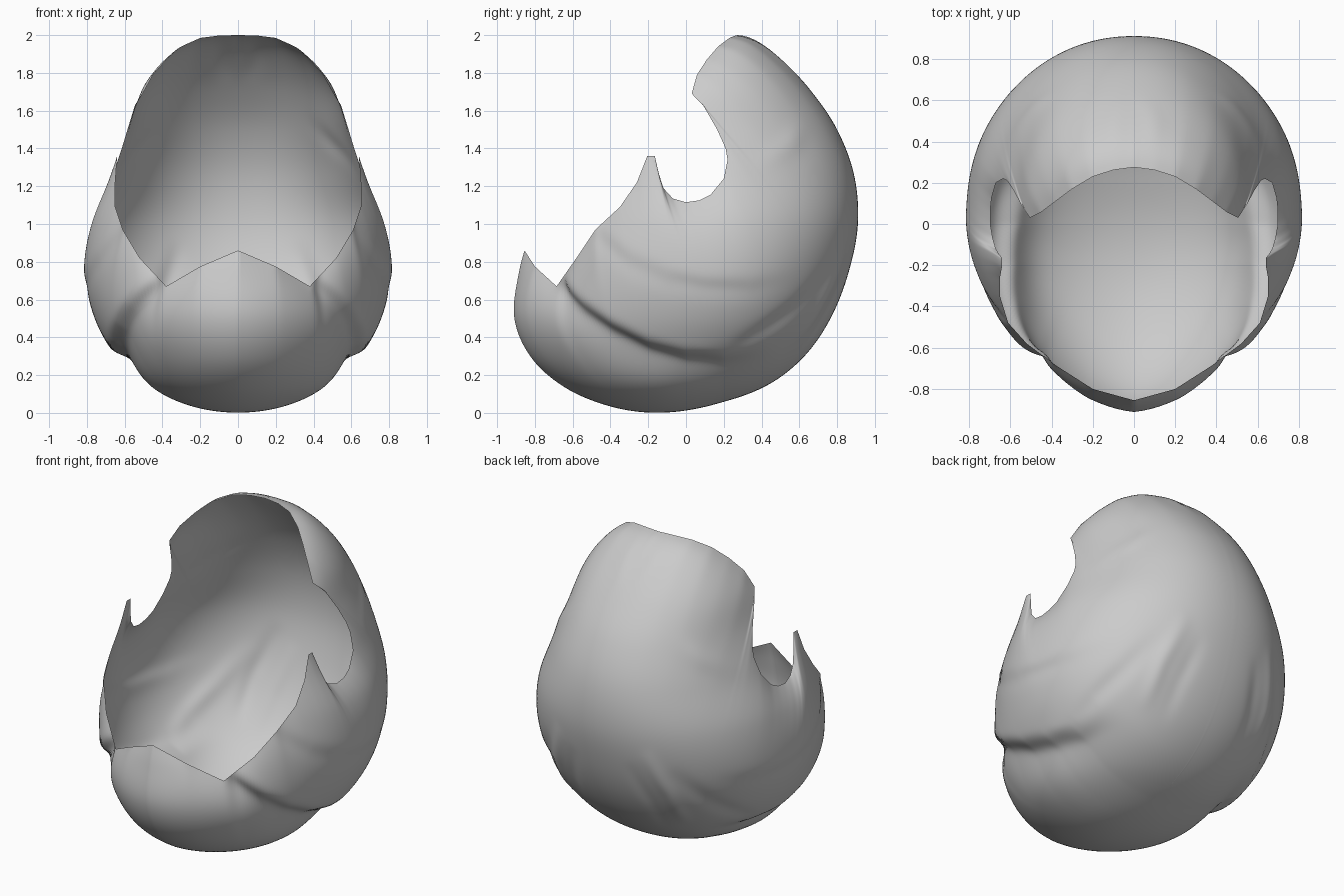
import bpy, bmesh, math
from mathutils import Vector

if "Cube" in bpy.data.objects:
    bpy.data.objects.remove(bpy.data.objects["Cube"])

# Egg profile sampled at equal angles from bottom to top (z = 1 - cos angle)
WIDTH = [0, .25, .475, .63, .755, .81, .785, .68, .585, .51, .39, .24, .04]
BACK = [-.15, .13, .41, .62, .765, .86, .91, .89, .80, .66, .51, .38, .27]
FRONT = [-.15, -.40, -.64, -.82, -.91, -.89, -.83, -.78, -.62, -.42, -.18, .06, .23]
MID = [-.15, -.12, -.08, -.02, .03, .05, .05, .06, .08, .12, .18, .23, .25]

# Half of the opening rim, from top centre round the side notch to the chin tip
RIM = [(0, .275, 2), (.1, .262, 1.998), (.2, .23, 1.985), (.3, .17, 1.94), (.38, .11, 1.87),
       (.45, .058, 1.79), (.505, .03, 1.69), (.545, .09, 1.63), (.585, .165, 1.5),
       (.615, .21, 1.4), (.635, .22, 1.34), (.67, .2, 1.24), (.69, .13, 1.155),
       (.697, .07, 1.125), (.697, 0, 1.115), (.685, -.07, 1.135), (.67, -.12, 1.19),
       (.655, -.145, 1.27), (.64, -.165, 1.36), (.64, -.205, 1.36), (.65, -.26, 1.22),
       (.65, -.35, 1.09), (.61, -.48, .97), (.52, -.58, .82), (.38, -.685, .67),
       (.2, -.80, .775), (0, -.855, .86)]

CENTRE = Vector((0, 0, .9))
POLE = Vector((0, .36, -.93)).normalized()
UP = Vector((0, -POLE.z, POLE.y))


def spline(tab, u):
    i = min(int(u), len(tab) - 2)
    t = u - i
    a, b = tab[i], tab[i + 1]
    p = tab[i - 1] if i else 2 * a - b
    q = tab[i + 2] if i + 2 < len(tab) else 2 * b - a
    m, n = (b - p) / 2, (q - a) / 2
    return a + t * (m + t * (3 * (b - a) - 2 * m - n + t * (2 * (a - b) + m + n)))


def inside(p):
    if not 0 < p.z < 2:
        return False
    u = math.acos(1 - p.z) * 12 / math.pi
    w, c = spline(WIDTH, u), spline(MID, u)
    if p.y > c:
        return (abs(p.x) / w) ** 2.12 + ((p.y - c) / (spline(BACK, u) - c)) ** 2.12 < 1
    return (abs(p.x) / w) ** 1.82 + ((c - p.y) / (c - spline(FRONT, u))) ** 1.82 < 1


def smooth(a, b, v):
    t = max(0, min(1, (v - a) / (b - a)))
    return t * t * (3 - 2 * t)


def line(pts, y):
    for (a, za), (b, zb) in zip(pts, pts[1:]):
        if y <= b:
            return za + (zb - za) * (y - a) / (b - a)
    return pts[-1][1]


# Soft cloth creases: polyline, width, height (negative = groove)
CREASES = [([(.33, .75, 1.72), (.42, .70, 1.6), (.5, .55, 1.42), (.6, .35, 1.28)], .035, .012),
           ([(.66, .0, .26), (.66, .25, .3), (.66, .4, .4), (.57, .6, .55), (.42, .77, .78)], .035, -.018),
           ([(.42, .58, .32), (.40, .73, .6), (.3, .85, .9)], .03, .016),
           ([(.3, .6, .25), (.28, .75, .5), (.2, .86, .8)], .03, -.010),
           ([(.05, .62, 1.75), (.1, .5, 1.88), (.08, .36, 1.97)], .03, .006)]
CHIN = [(-.9, .85), (-.69, .665), (-.55, .55), (-.4, .45), (-.2, .35), (0, .295), (.2, .28), (.5, .35)]
CHEEK = [(-.6, 1.1), (-.47, .97), (-.3, .83), (-.1, .74), (.1, .70), (.35, .69), (.7, .75)]


def offset(p):
    # chin piece tucked under the cowl
    s = p.z - line(CHIN, p.y)
    k = smooth(-.88, -.66, p.y) * (1 - smooth(.05, .5, p.y))
    step = smooth(-.06, .06, s)
    d = k * (.014 * step * math.exp(-max(s, 0) / .15)
             - .05 * (1 - step) * math.exp(-(min(s, 0) / .17) ** 2))
    # cheek fold
    s = p.z - line(CHEEK, p.y)
    k = smooth(-.65, -.35, p.y) * (1 - smooth(.2, .65, p.y))
    d += k * .01 * (smooth(-.05, .04, s) * math.exp(-max(s, 0) / .09)
                    - .5 * math.exp(-((s + .03) / .06) ** 2))
    for pts, width, height in CREASES:
        best, along = 9, 0
        for i, (a, b) in enumerate(zip(pts, pts[1:])):
            a, b = Vector(a), Vector(b)
            t = max(0, min(1, (p - a).dot(b - a) / (b - a).length_squared))
            dist = (p - a.lerp(b, t)).length
            if dist < best:
                best, along = dist, (i + t) / (len(pts) - 1)
        d += height * 4 * along * (1 - along) * math.exp(-(best / width) ** 2 / 2)
    return d


def radius(direction):
    lo, hi = .2, 1.6
    for _ in range(18):
        m = (lo + hi) / 2
        if inside(CENTRE + direction * m):
            lo = m
        else:
            hi = m
    return lo + offset(CENTRE + direction * lo)


# Evenly sampled rim points
rim = []
for a, b in zip(RIM, RIM[1:]):
    a, b = Vector(a), Vector(b)
    n = math.ceil((b - a).length / .02)
    rim += [a.lerp(b, i / n) for i in range(n)]
rim.append(Vector(RIM[-1]))

# Sweep from the rim to the pole underneath, spreading the columns evenly
ROWS = 90
bm = bmesh.new()
tip = bm.verts.new(CENTRE + POLE * radius(POLE))
cols = []
for i, r in enumerate(rim):
    d = r - CENTRE
    polar = d.angle(POLE)
    az = math.atan2(d.x, d.dot(UP))
    even = math.pi * i / (len(rim) - 1)
    fix = d.length - radius(d.normalized())
    col = []
    for j in range(ROWS):
        t = j / ROWS
        a = az + (even - az) * (1 - (1 - t) ** 2)
        g = polar * (1 - t)
        v = POLE * math.cos(g) + UP * math.cos(a) * math.sin(g)
        v.x = math.sin(a) * math.sin(g)
        p = CENTRE + v * (radius(v) + fix * (1 - t) ** 8)
        p.z = min(2, max(0, p.z))
        col.append(bm.verts.new(p))
    cols.append(col)
for a, b in zip(cols, cols[1:]):
    for j in range(ROWS - 1):
        bm.faces.new((a[j], a[j + 1], b[j + 1], b[j]))
    bm.faces.new((a[-1], tip, b[-1]))

# Relax the sheet a little, away from the rim
inner = [v for v in bm.verts if not v.is_boundary]
for _ in range(3):
    bmesh.ops.smooth_vert(bm, verts=inner, factor=.5, use_axis_x=True, use_axis_y=True, use_axis_z=True)

# Mirror the half shell
for col in (cols[0], cols[-1]):
    for v in col:
        v.co.x = 0
geom = bm.verts[:] + bm.edges[:] + bm.faces[:]
bmesh.ops.mirror(bm, geom=geom, axis='X', merge_dist=.00001)
bmesh.ops.remove_doubles(bm, verts=bm.verts[:], dist=.00001)
bmesh.ops.recalc_face_normals(bm, faces=bm.faces[:])
back = max(bm.faces, key=lambda f: f.calc_center_median().y)
if back.normal.y < 0:
    bmesh.ops.reverse_faces(bm, faces=bm.faces[:])

mesh = bpy.data.meshes.new("hood_shell")
bm.to_mesh(mesh)
bm.free()
hood = bpy.data.objects.new("hood_shell", mesh)
bpy.context.collection.objects.link(hood)
for poly in mesh.polygons:
    poly.use_smooth = True
